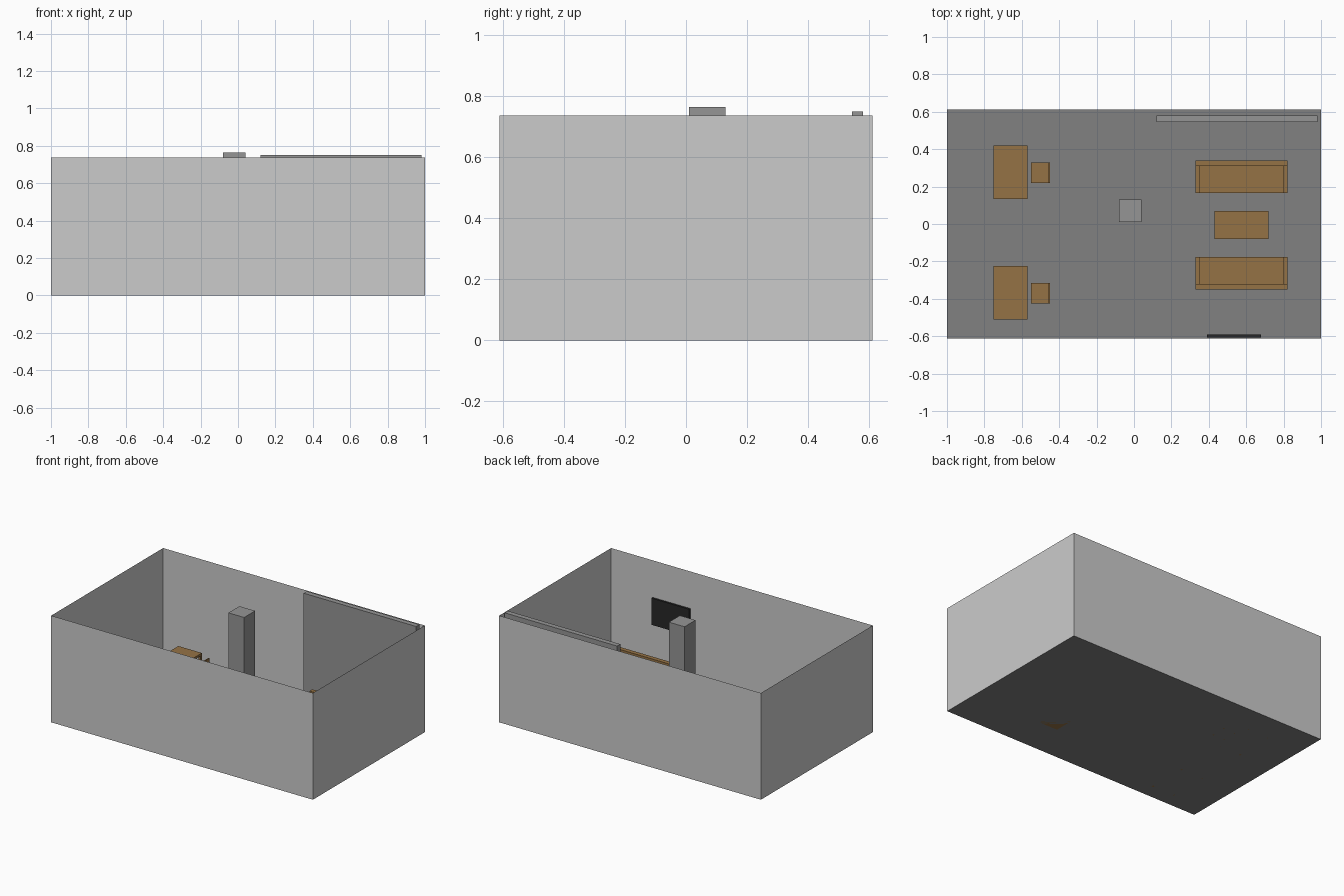
import bpy, bmesh

if "Cube" in bpy.data.objects:
    bpy.data.objects.remove(bpy.data.objects["Cube"])


def material(name, rgb):
    m = bpy.data.materials.new(name)
    m.diffuse_color = (*rgb, 1)
    m.use_nodes = True
    m.node_tree.nodes["Principled BSDF"].inputs["Base Color"].default_value = m.diffuse_color
    return m


brown = material("wood_brown", (0.30, 0.17, 0.06))
black = material("screen_black", (0.02, 0.02, 0.02))
dark = material("dark_grey", (0.22, 0.22, 0.22))
mid = material("mid_grey", (0.30, 0.30, 0.30))


def box(name, x, y, z, mat=None, drop=None):
    """Box from (min, max) ranges; drop(face) selects faces to remove."""
    bm = bmesh.new()
    bmesh.ops.create_cube(bm, size=1)
    for v in bm.verts:
        v.co = [r[0] if c < 0 else r[1] for c, r in zip(v.co, (x, y, z))]
    bm.normal_update()
    if drop:
        bmesh.ops.delete(bm, geom=[f for f in bm.faces if drop(f)], context='FACES')
    me = bpy.data.meshes.new(name)
    bm.to_mesh(me)
    bm.free()
    ob = bpy.data.objects.new(name, me)
    bpy.context.collection.objects.link(ob)
    if mat:
        me.materials.append(mat)
    return ob


def legs(name, x, y, top, t):
    """Four square legs in the corners of a rectangle."""
    for i, lx in enumerate((x[0], x[1] - t)):
        for j, ly in enumerate((y[0], y[1] - t)):
            box(f"{name}_leg_{i}{j}", (lx, lx + t), (ly, ly + t), (0, top), brown)


# Room shell: thin walls and floor, open at the top
W, D, H = 1.0, 0.611, 0.737
box("walls", (-W, W), (-D, D), (0, H), None, lambda f: abs(f.normal.z) > 0.5)
box("floor", (-W, W), (-D, D), (0, 0.1), dark, lambda f: f.normal.z > -0.5)

# Column, back partition and wall screen
box("column", (-0.08, 0.04), (0.01, 0.13), (0, 0.765), mid)
box("back_panel", (0.12, 0.98), (0.545, 0.58), (0, 0.75), mid)
box("wall_screen", (0.39, 0.68), (-0.606, -0.592), (0.30, 0.484), black)

# Two desks, each with a chair
for name, oy in (("back", 0.0), ("front", -0.645)):
    dx, dy = (-0.75, -0.57), (0.135 + oy, 0.42 + oy)
    box(f"{name}_desk_top", dx, dy, (0.185, 0.2), brown)
    legs(f"{name}_desk", dx, dy, 0.185, 0.015)
    cx, cy = (-0.55, -0.45), (0.22 + oy, 0.33 + oy)
    box(f"{name}_chair_seat", cx, cy, (0.105, 0.12), brown)
    box(f"{name}_chair_back", (-0.458, -0.45), cy, (0.12, 0.23), brown)
    legs(f"{name}_chair", cx, cy, 0.105, 0.01)

# Two facing sofas, mirrored across the coffee table
for name, s in (("back", 1), ("front", -1)):
    def span(a, b):
        lo, hi = sorted((s * a, s * b))
        return (lo - 0.005, hi - 0.005)
    box(f"{name}_sofa_seat", (0.352, 0.798), span(0.172, 0.315), (0, 0.11), brown)
    box(f"{name}_sofa_backrest", (0.33, 0.82), span(0.315, 0.345), (0, 0.22), brown)
    for side, ax in (("left", 0.33), ("right", 0.798)):
        box(f"{name}_sofa_{side}_arm", (ax, ax + 0.022), span(0.172, 0.315), (0, 0.155), brown)

# Coffee table
tx, ty = (0.43, 0.72), (-0.08, 0.07)
box("coffee_table_top", tx, ty, (0.095, 0.11), brown)
legs("coffee_table", tx, ty, 0.095, 0.015)
